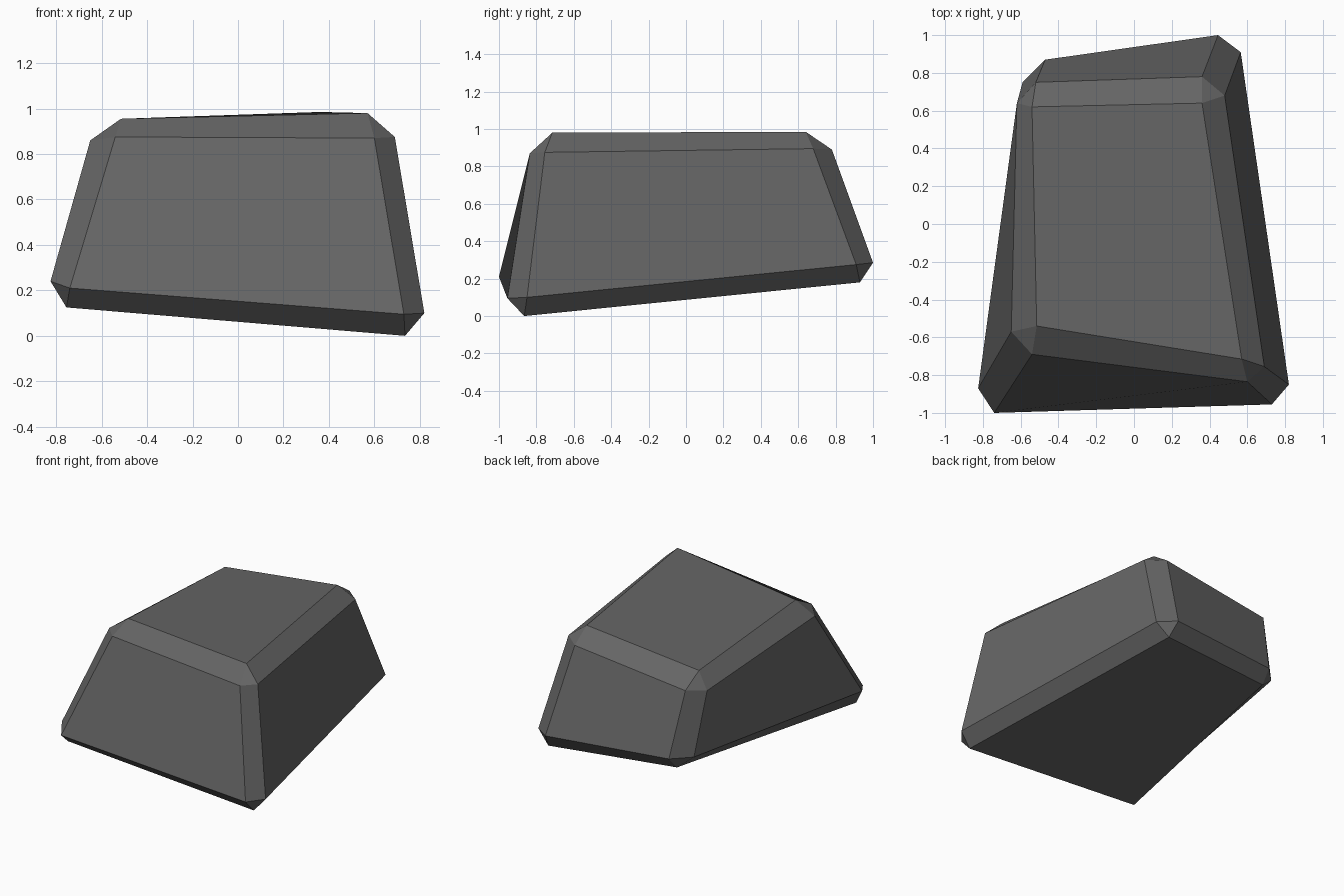
import bpy
import bmesh
from itertools import product
from mathutils import Vector

default_cube = bpy.data.objects.get("Cube")
if default_cube:
    bpy.data.objects.remove(default_cube, do_unlink=True)


def flat_material(name, colour):
    material = bpy.data.materials.new(name)
    material.use_nodes = True
    material.diffuse_color = colour
    shader = material.node_tree.nodes["Principled BSDF"]
    shader.inputs["Base Color"].default_value = colour
    shader.inputs["Roughness"].default_value = 0.9
    return material


# Every chamfered corner of the block, keyed by its (x, y, z) direction.
# Its three points lie on the side face, the front or back face,
# and the top or bottom face, in that order.
LOW, HIGH = -1, 1
corners = {
    (LOW, LOW, LOW): ((-.825, -.87, .24), (-.74, -1, .21), (-.755, -.9, .125)),
    (HIGH, LOW, LOW): ((.82, -.85, .1), (.73, -.955, .095), (.735, -.865, 0)),
    (LOW, HIGH, LOW): ((-.59, .75, .31), (-.47, .87, .31), (-.48, .79, .22)),
    (HIGH, HIGH, LOW): ((.565, .91, .275), (.445, 1, .285), (.47, .93, .18)),
    (LOW, LOW, HIGH): ((-.65, -.57, .86), (-.54, -.69, .875), (-.515, -.54, .955)),
    (HIGH, LOW, HIGH): ((.69, -.755, .875), (.6, -.835, .87), (.57, -.715, .98)),
    (LOW, HIGH, HIGH): ((-.62, .64, .765), (-.52, .75, .78), (-.54, .62, .885)),
    (HIGH, HIGH, HIGH): ((.48, .68, .895), (.36, .78, .89), (.36, .64, .985)),
}


def corner_key(axis_signs):
    return tuple(axis_signs[axis] for axis in range(3))


def build_rock(name, material):
    bm = bmesh.new()
    points = {key: [bm.verts.new(Vector(p)) for p in trio]
              for key, trio in corners.items()}

    for axis in range(3):
        first, second = [other for other in range(3) if other != axis]

        # Two broad faces across this axis
        for side in (LOW, HIGH):
            loop = ((LOW, LOW), (HIGH, LOW), (HIGH, HIGH), (LOW, HIGH))
            bm.faces.new([points[corner_key({axis: side, first: a, second: b})][axis]
                          for a, b in loop])

        # Four chamfer strips running along this axis
        for a, b in product((LOW, HIGH), repeat=2):
            start = points[corner_key({axis: LOW, first: a, second: b})]
            end = points[corner_key({axis: HIGH, first: a, second: b})]
            bm.faces.new((start[first], end[first], end[second], start[second]))

    # Corner triangles
    for trio in points.values():
        bm.faces.new(trio)

    bmesh.ops.recalc_face_normals(bm, faces=bm.faces[:])
    mesh = bpy.data.meshes.new(name)
    bm.to_mesh(mesh)
    bm.free()
    mesh.materials.append(material)
    rock = bpy.data.objects.new(name, mesh)
    bpy.context.collection.objects.link(rock)
    return rock


stone_grey = flat_material("stone_grey", (0.13, 0.13, 0.13, 1))
build_rock("chamfered_rock", stone_grey)
